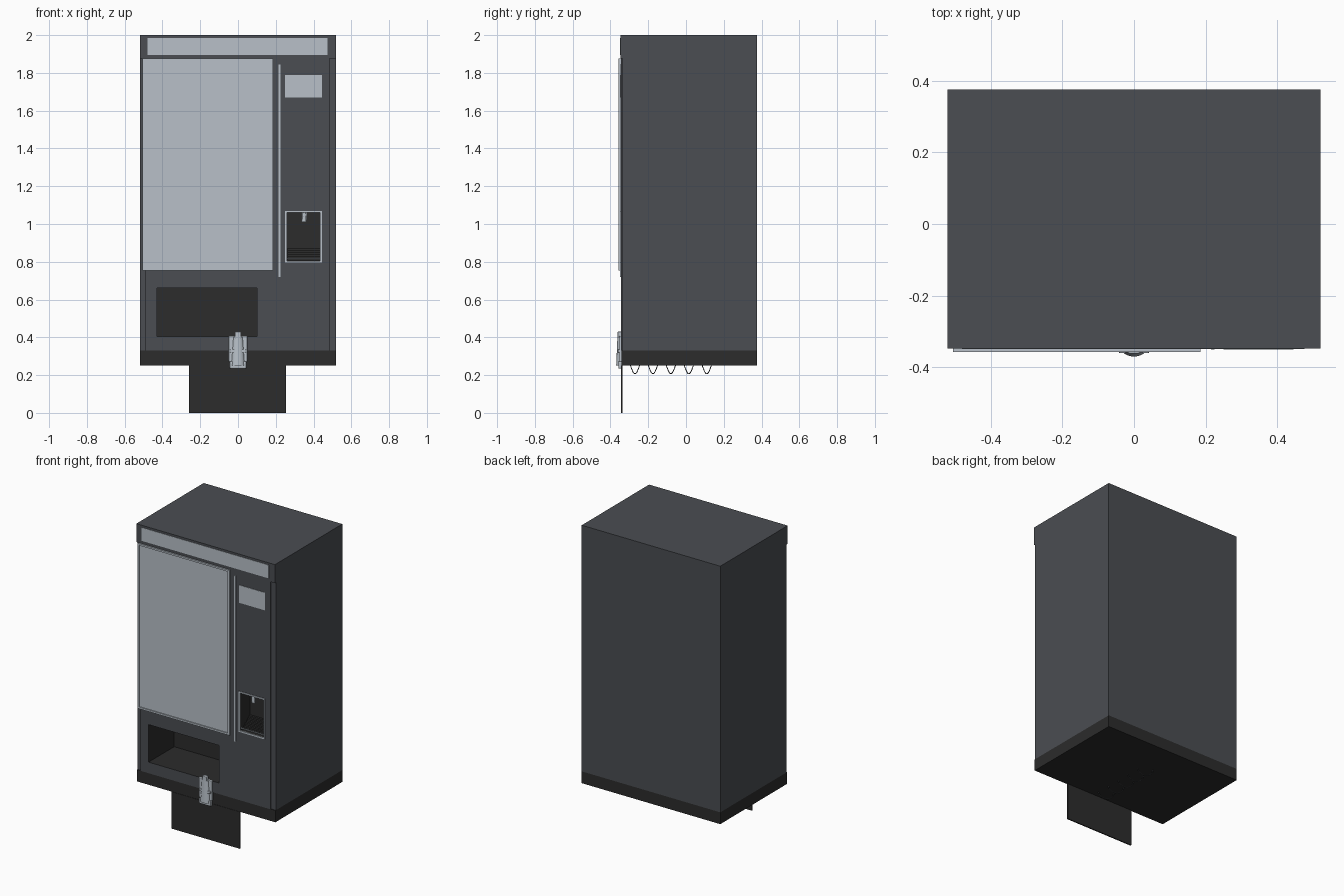
import bpy, bmesh, math
from mathutils import Vector

cube = bpy.data.objects.get("Cube")
if cube:
    bpy.data.objects.remove(cube, do_unlink=True)


def material(name, rgb):
    m = bpy.data.materials.new(name)
    m.use_nodes = True
    m.diffuse_color = (*rgb, 1)
    m.node_tree.nodes["Principled BSDF"].inputs["Base Color"].default_value = (*rgb, 1)
    return m


GREY = material("charcoal grey", (0.069, 0.075, 0.084))
BLACK = material("soft black", (0.025, 0.025, 0.025))
PALE = material("pale blue grey", (0.48, 0.53, 0.58))


def finish(name, bm, mat):
    me = bpy.data.meshes.new(name)
    bmesh.ops.recalc_face_normals(bm, faces=bm.faces)
    bm.to_mesh(me)
    bm.free()
    me.materials.append(mat)
    ob = bpy.data.objects.new(name, me)
    bpy.context.collection.objects.link(ob)
    return ob


def add_box(bm, x, y, z):
    vs = bmesh.ops.create_cube(bm, size=1)["verts"]
    for v in vs:
        v.co = Vector([(a + b) / 2 + c * (b - a) for (a, b), c in zip((x, y, z), v.co)])


def box(name, x, y, z, mat, bevel=0):
    bm = bmesh.new()
    add_box(bm, x, y, z)
    if bevel:
        bmesh.ops.bevel(bm, geom=bm.edges[:], offset=bevel, segments=2, affect='EDGES', profile=0.5)
    return finish(name, bm, mat)


def frame(name, x, y, z, w, mat):
    """Rectangular border of width w, lying in the front plane."""
    bm = bmesh.new()
    for a, b in ((x[0], x[0] + w), (x[1] - w, x[1])):
        add_box(bm, (a, b), y, z)
    for a, b in ((z[0], z[0] + w), (z[1] - w, z[1])):
        add_box(bm, (x[0] + w, x[1] - w), y, (a, b))
    return finish(name, bm, mat)


# Cabinet shell, raised door, header and plinth
FRONT = -0.345
W = (-0.52, 0.52)
cabinet = box("cabinet", W, (-0.337, 0.375), (0.33, 2), GREY)
door = box("door", (-0.49, 0.485), (FRONT, -0.337), (0.33, 1.875), GREY)
box("header", W, (-0.347, -0.337), (1.875, 2), GREY)
box("plinth", W, (-0.342, 0.375), (0.25, 0.33), BLACK)

# Pickup bay and coin return recess, cut through door and cabinet
cutters = [
    box("bay_cutter", (-0.43, 0.10), (-0.4, -0.07), (0.405, 0.66), BLACK),
    box("coin_cutter", (0.26, 0.437), (-0.4, -0.24), (0.805, 1.06), BLACK),
]
for ob in (cabinet, door):
    bpy.context.view_layer.objects.active = ob
    for c in cutters:
        mod = ob.modifiers.new("recess", 'BOOLEAN')
        mod.object = c
        mod.solver = 'EXACT'
        bpy.ops.object.modifier_apply(modifier=mod.name)
    # Faces inside the recesses are black, outer faces stay grey
    me = ob.data
    me.materials.clear()
    me.materials.append(GREY)
    me.materials.append(BLACK)
    lo = [min(v.co[i] for v in me.vertices) for i in range(3)]
    hi = [max(v.co[i] for v in me.vertices) for i in range(3)]
    for p in me.polygons:
        i = max(range(3), key=lambda k: abs(p.normal[k]))
        outer = min(abs(p.center[i] - lo[i]), abs(p.center[i] - hi[i])) < 1e-4
        p.material_index = 0 if outer else 1
for c in cutters:
    bpy.data.objects.remove(c, do_unlink=True)

# Header light panel and display window
box("header_panel", (-0.48, 0.475), (-0.349, -0.346), (1.895, 1.985), PALE)
box("display", (0.25, 0.445), (-0.348, -0.344), (1.67, 1.79), PALE)

# Large window with its raised border
box("window_pane", (-0.5, 0.18), (-0.350, -0.337), (0.76, 1.87), PALE)
frame("window_frame", (-0.505, 0.185), (-0.357, -0.337), (0.755, 1.875), 0.012, PALE)

# Vertical trim strip
box("trim_strip", (0.215, 0.225), (-0.350, -0.344), (0.72, 1.845), PALE)

# Coin return surround, lip and stepped chute
frame("coin_frame", (0.25, 0.445), (-0.350, -0.344), (0.795, 1.07), 0.01, PALE)
box("coin_lip", (0.26, 0.437), (-0.341, -0.335), (0.815, 0.821), PALE)
bm = bmesh.new()
for i in range(6):
    add_box(bm, (0.261, 0.436), (-0.325 + i * 0.014, -0.241), (0.806 + i * 0.011, 0.817 + i * 0.011))
finish("coin_chute", bm, BLACK)


def latch(name, x, y, z, s):
    """Small lever: back plate, rounded barrel, foot and top knob."""
    def part(suffix, hw, y0, z0, z1, bevel):
        box(f"{name}_{suffix}", (x - hw * s, x + hw * s), (y - y0 * s, y + 0.008 * s),
            (z + z0 * s, z + z1 * s), PALE, bevel * s)
    part("plate", 0.05, 0.006, -0.06, 0.075, 0.004)
    part("foot", 0.044, 0.012, -0.097, -0.06, 0.004)
    part("knob", 0.016, 0.016, 0.06, 0.098, 0.004)
    part("collar", 0.042, 0.014, -0.012, 0.004, 0.003)
    bm = bmesh.new()
    bmesh.ops.create_cone(bm, cap_ends=True, segments=24, radius1=0.036, radius2=0.026, depth=0.15)
    for v in bm.verts:
        v.co = Vector((x + v.co.x * s, y + v.co.y * 0.65 * s, z + (v.co.z - 0.005) * s))
    ob = finish(f"{name}_barrel", bm, PALE)
    bpy.ops.object.select_all(action='DESELECT')
    ob.select_set(True)
    bpy.context.view_layer.objects.active = ob
    bpy.ops.object.shade_smooth_by_angle(angle=math.radians(40))


latch("lower_latch", 0, -0.346, 0.332, 1)
latch("coin_latch", 0.35, -0.335, 1.04, 0.3)

# Hanging flap below the plinth
box("flap", (-0.26, 0.255), (-0.344, -0.336), (0, 0.25), BLACK)

# Product coil, half sunk in the underside
curve = bpy.data.curves.new("product_coil", 'CURVE')
curve.dimensions = '3D'
curve.bevel_depth = 0.0025
curve.bevel_resolution = 1
turns, steps, pitch, radius = 5, 24, 0.095, 0.043
spline = curve.splines.new('POLY')
spline.points.add(turns * steps)
for i, p in enumerate(spline.points):
    a = math.tau * i / steps
    p.co = (radius * math.sin(a), -0.3175 + pitch * i / steps, 0.25 + radius * math.cos(a), 1)
curve.materials.append(GREY)
bpy.context.collection.objects.link(bpy.data.objects.new("product_coil", curve))
